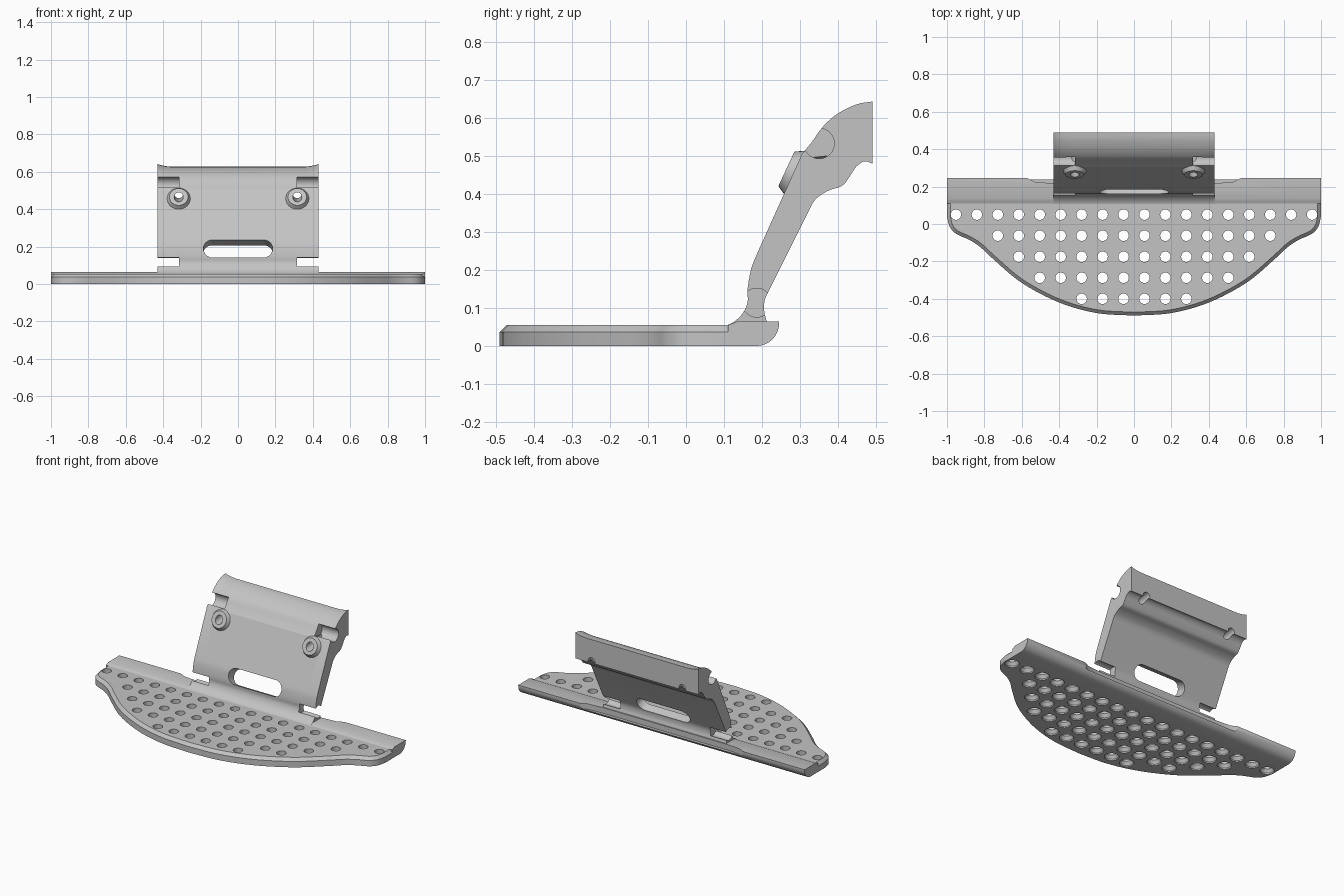
import bpy, bmesh, math
from mathutils import Vector

cube = bpy.data.objects.get("Cube")
if cube:
    bpy.data.objects.remove(cube)

grey = bpy.data.materials.new("light_grey")
grey.use_nodes = True
grey.diffuse_color = (0.55, 0.55, 0.55, 1)
grey.node_tree.nodes["Principled BSDF"].inputs["Base Color"].default_value = grey.diffuse_color


def curve(points, steps=6):
    """Smooth open path through 2D points."""
    p = [Vector(q) for q in points]
    p = [2 * p[0] - p[1]] + p + [2 * p[-1] - p[-2]]
    out = []
    for a, b, c, d in zip(p, p[1:], p[2:], p[3:]):
        for i in range(steps):
            t = i / steps
            out.append(0.5 * (2 * b + (c - a) * t + (2 * a - 5 * b + 4 * c - d) * t * t
                              + (3 * b - a - 3 * c + d) * t ** 3))
    return out + [p[-2]]


def loft(name, stacks):
    """Solids made of stacked rings, capped at both ends."""
    bm = bmesh.new()
    for rings in stacks:
        loops = [[bm.verts.new(v) for v in ring] for ring in rings]
        for lo, hi in zip(loops, loops[1:]):
            for i in range(len(lo)):
                j = (i + 1) % len(lo)
                bm.faces.new((lo[i], lo[j], hi[j], hi[i]))
        bm.faces.new(loops[0][::-1])
        bm.faces.new(loops[-1])
    bmesh.ops.recalc_face_normals(bm, faces=bm.faces)
    mesh = bpy.data.meshes.new(name)
    bm.to_mesh(mesh)
    bm.free()
    mesh.materials.append(grey)
    obj = bpy.data.objects.new(name, mesh)
    bpy.context.collection.objects.link(obj)
    return obj


def along_x(profile, xs):
    return [[(x, y, z) for y, z in profile] for x in xs]


def circle(cx, cy, r, n=32):
    return [(cx + r * math.cos(math.tau * i / n), cy + r * math.sin(math.tau * i / n))
            for i in range(n)]


def tube(start, end, r0, r1, n=32):
    """Two rings around the axis from start to end."""
    start, end = Vector(start), Vector(end)
    q = (end - start).to_track_quat('Z', 'Y')
    return [[c + q @ Vector((x, y, 0)) for x, y in circle(0, 0, r, n)]
            for c, r in ((start, r0), (end, r1))]


def combine(obj, other, operation):
    mod = obj.modifiers.new(operation, 'BOOLEAN')
    mod.operation, mod.object, mod.solver = operation, other, 'EXACT'
    bpy.context.view_layer.objects.active = obj
    bpy.ops.object.modifier_apply(modifier=mod.name)
    bpy.data.objects.remove(other)


# Perforated tray with a chamfered front edge
JOIN = 0.11
half = curve([(0, -.49), (.2, -.476), (.4, -.42), (.6, -.315), (.75, -.19), (.82, -.125),
              (.88, -.085), (.95, -.053), (.985, -.015), (1, .04)])
half.append(Vector((1, JOIN)))
outline = [Vector((-p.x, p.y)) for p in half[:0:-1]] + half
inset = []
for i, p in enumerate(outline):
    a, b = outline[max(i - 1, 0)], outline[min(i + 1, len(outline) - 1)]
    d = (b - a).normalized()
    inset.append(p + Vector((-d.y, d.x)) * 0.018)
tray = loft("tray", [[[(p.x, p.y, z) for p in ring]
                      for ring, z in ((outline, 0), (outline, .037), (inset, .055))]])

# Drain holes, countersunk underneath
holes = []
for row, count in enumerate((18, 14, 12, 10, 6)):
    for i in range(count):
        x, y = (i - (count - 1) / 2) * 0.112, 0.05 - row * 0.1125
        holes.append([[(u, v, z) for u, v in circle(x, y, r, 24)]
                      for z, r in ((-.01, .042), (.008, .042), (.028, .028), (.08, .028))])
combine(tray, loft("hole_cutter", holes), 'DIFFERENCE')

# Rear lip with a rounded underside
under = [(.185 + .06 * math.sin(t), .06 - .06 * math.cos(t))
         for t in (math.pi / 2 * i / 8 for i in range(9))]
lip = loft("rear_lip", [along_x([(JOIN, 0)] + under + [(.245, .065), (.135, .065), (.123, .06),
                                                       (JOIN, .055)], (-1, 1))])
recess = [(-.60, .26), (-.56, .24), (-.53, .225), (-.44, .218),
          (.44, .218), (.53, .225), (.56, .24), (.60, .26)]
combine(lip, loft("recess_cutter", [[[(x, y, z) for x, y in recess] for z in (.03, .1)]]),
        'DIFFERENCE')

# Leaning bracket, its top edge flaring up towards both ends
front = (curve([(.09, .05), (.12, .06), (.147, .083), (.162, .115), (.162, .15), (.172, .205),
                (.19, .25)], 4) + [(.305, .505)]
         + curve([(.33, .535), (.36, .577), (.40, .612), (.45, .636), (.49, .643)], 4))
back = (curve([(.49, .48), (.47, .486), (.448, .472), (.43, .445), (.41, .421), (.375, .409),
               (.34, .385), (.315, .34)], 4)
        + curve([(.22, .15), (.207, .12), (.206, .09), (.212, .065), (.215, .035)], 4)
        + [(.12, .035)])
profile = front + back
stations = [.43, .42, .405, .385, .36]
stations += [-x for x in reversed(stations)]
rings = []
for x in stations:
    drop = 0.015 * min(1, (.43 - abs(x)) / .06) ** 0.6
    rings.append([(x, y, z - drop * max(0, (z - .57) / .073)) for y, z in profile])
bracket = loft("bracket", [rings])

# Screw bosses on the bracket front
bosses, bores, notches = [], [], []
for s in (-1, 1):
    x = s * 0.317
    bosses.append(tube((x, .32, .44), (x, .264, .466), .085, .05))
    bores.append(tube((x, .2, .458), (x, .55, .495), .024, .024))
    for y, z, r in ((.186, .114, .038), (.35, .533, .04)):
        notches.append(along_x(circle(y, z, r), (s * .315, s * .5)))
combine(bracket, loft("screw_bosses", bosses), 'UNION')
combine(bracket, loft("bore_cutter", bores), 'DIFFERENCE')
combine(bracket, loft("notch_cutter", notches), 'DIFFERENCE')

# Rounded slot cut square to the leaning wall
slot = []
for side in (1, -1):
    for i in range(13):
        t = -math.pi / 2 + math.pi * i / 12
        slot.append((side * (.137 + .048 * math.cos(t)), side * .048 * math.sin(t)))
rings = [[(x, .17 + .91 * d + .41 * h, .19 - .41 * d + .91 * h) for x, h in slot]
         for d in (-.08, .15)]
combine(bracket, loft("slot_cutter", [rings]), 'DIFFERENCE')

# Smooth curved faces, crisp edges
bpy.ops.object.select_all(action='DESELECT')
for obj in (tray, lip, bracket):
    obj.select_set(True)
bpy.context.view_layer.objects.active = tray
bpy.ops.object.shade_smooth_by_angle(angle=math.radians(30))
